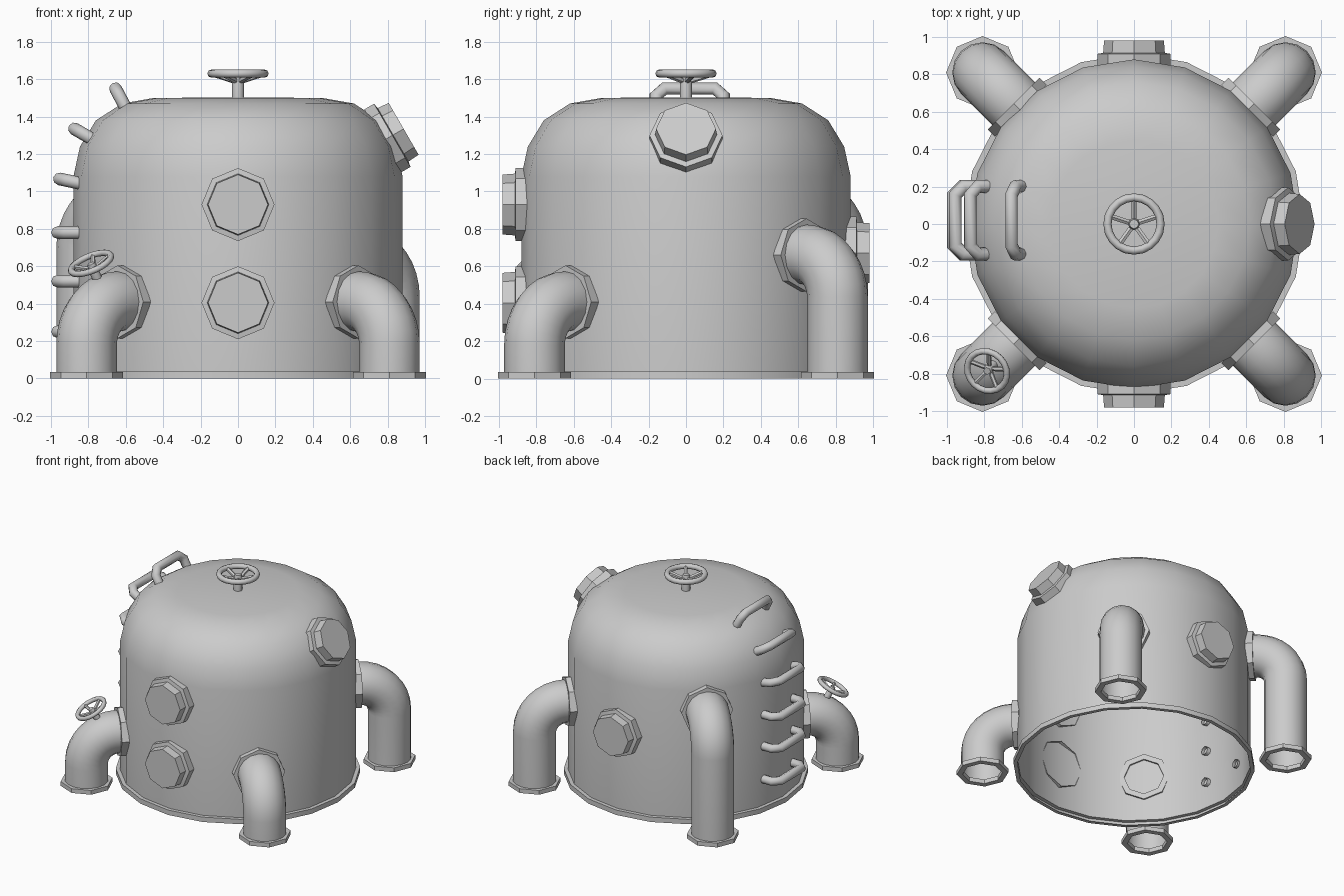
import bpy, bmesh
from math import sin, cos, pi, radians
from mathutils import Vector, Matrix

if "Cube" in bpy.data.objects:
    bpy.data.objects.remove(bpy.data.objects["Cube"])


def aim(origin, direction):
    """Matrix placing local +Z along direction, starting at origin."""
    q = Vector(direction).to_track_quat('Z', 'Y')
    return Matrix.Translation(origin) @ q.to_matrix().to_4x4()


def skin(bm, rings, wrap=False):
    n = len(rings[0])
    pairs = list(zip(rings, rings[1:])) + ([(rings[-1], rings[0])] if wrap else [])
    for a, b in pairs:
        for i in range(n):
            j = (i + 1) % n
            bm.faces.new((a[i], a[j], b[j], b[i]))


def lathe(bm, profile, sides, mat=Matrix(), closed=False):
    """Revolve (radius, height) points around local Z."""
    rings = [[bm.verts.new(mat @ Vector((r * cos(2 * pi * i / sides), r * sin(2 * pi * i / sides), z)))
              for i in range(sides)] for r, z in profile]
    skin(bm, rings, closed)


def tube(bm, pts, binormal, radius, sides, mat=Matrix()):
    """Sweep a mitred circle along a planar path."""
    pts, b = [Vector(p) for p in pts], Vector(binormal).normalized()
    rings = []
    for k, p in enumerate(pts):
        d0 = (p - pts[max(k - 1, 0)]).normalized()
        d1 = (pts[min(k + 1, len(pts) - 1)] - p).normalized()
        t = (d0 + d1).normalized()
        n = t.cross(b) / max(t.dot(d1 if d1.length else d0), 0.5)
        rings.append([bm.verts.new(mat @ (p + radius * (cos(2 * pi * i / sides) * n + sin(2 * pi * i / sides) * b)))
                      for i in range(sides)])
    skin(bm, rings)


def finish(bm, name, angle=30):
    bmesh.ops.remove_doubles(bm, verts=bm.verts, dist=1e-5)
    bmesh.ops.recalc_face_normals(bm, faces=bm.faces)
    me = bpy.data.meshes.new(name)
    bm.to_mesh(me)
    bm.free()
    ob = bpy.data.objects.new(name, me)
    bpy.context.collection.objects.link(ob)
    bpy.ops.object.select_all(action='DESELECT')
    ob.select_set(True)
    bpy.context.view_layer.objects.active = ob
    bpy.ops.object.shade_smooth_by_angle(angle=radians(angle))


# Domed tank shell, open below, with a lip around its foot
bm = bmesh.new()
lathe(bm, [(0.88, 0), (0.91, 0), (0.91, 0.04), (0.88, 0.04), (0.88, 1.08), (0.845, 1.24),
           (0.76, 1.38), (0.62, 1.47), (0.45, 1.5), (0, 1.503)], 20)
finish(bm, "tank_shell")

# Octagonal hatches: flange plus cap
hatches = {"front_upper_hatch": ((0, -0.85, 0.93), (0, -1, 0)),
           "front_lower_hatch": ((0, -0.85, 0.405), (0, -1, 0)),
           "back_hatch": ((0, 0.85, 0.67), (0, 1, 0)),
           "shoulder_hatch": ((0.773, 0, 1.27), (cos(pi / 6), 0, 0.5))}
for name, (pos, direction) in hatches.items():
    bm = bmesh.new()
    lathe(bm, [(0.195, 0), (0.195, 0.06), (0.165, 0.065), (0.16, 0.13), (0, 0.13)], 8, aim(pos, direction))
    finish(bm, name)

# Four corner pipes: elbow, wall flange and foot flange
BEND, REACH = 0.23, 1.145
for name, deg, z in (("front_left_pipe", 225, 0.41), ("front_right_pipe", 315, 0.41),
                     ("back_right_pipe", 45, 0.66), ("back_left_pipe", 135, 0.92)):
    a = radians(deg)
    out = Vector((cos(a), sin(a), 0))
    path = [out * 0.86 + Vector((0, 0, z))]
    for i in range(9):
        t = pi / 2 * i / 8
        path.append(out * (REACH - BEND + BEND * sin(t)) + Vector((0, 0, z - BEND + BEND * cos(t))))
    path.append(out * REACH)
    bm = bmesh.new()
    tube(bm, path, (-sin(a), cos(a), 0), 0.162, 16)
    finish(bm, name)
    bm = bmesh.new()
    ring = [(0.15, 0), (0.195, 0), (0.195, 0.035), (0.15, 0.035)]
    lathe(bm, ring, 8, Matrix.Translation(out * REACH), True)
    lathe(bm, [(r, h * 1.6) for r, h in ring], 8, aim(out * 0.855 + Vector((0, 0, z)), out), True)
    finish(bm, name + "_flanges")


# Valve handwheels: stem, hub, rim and five sloping spokes
def wheel(name, centre, direction, scale):
    m = aim(centre, direction) @ Matrix.Scale(scale, 4)
    bm = bmesh.new()
    lathe(bm, [(0.033, -0.145), (0.033, -0.03), (0.025, 0), (0, 0)], 8, m)
    lathe(bm, [(0.142 + 0.022 * cos(pi * k / 4), 0.022 * sin(pi * k / 4)) for k in range(8)], 20, m, True)
    for k in range(5):
        a = 2 * pi * k / 5 - pi / 2
        tube(bm, [(0.015 * cos(a), 0.015 * sin(a), -0.04), (0.142 * cos(a), 0.142 * sin(a), 0)],
             (-sin(a), cos(a), 0), 0.016, 6, m)
    finish(bm, name, 50)


wheel("top_valve_wheel", (0, 0, 1.63), (0, 0, 1), 1.0)
s = 0.5 / 2 ** 0.5
wheel("pipe_valve_wheel", (-0.786, -0.786, 0.615), (-s, -s, cos(pi / 6)), 0.8)

# Ladder rungs up the left side, tilting over the shoulder
for i, (x, z, deg) in enumerate(((-0.965, 0.25, 0), (-0.965, 0.52, 0), (-0.965, 0.78, 0),
                                 (-0.955, 1.067, 12), (-0.875, 1.335, 30), (-0.655, 1.55, 62))):
    d = Vector((-cos(radians(deg)), 0, sin(radians(deg))))
    tip = Vector((x, 0, z))
    path = [tip + d * u + Vector((0, v + 0.02, 0)) for u, v in
            ((-0.14, -0.18), (-0.045, -0.18), (0, -0.135), (0, 0.135), (-0.045, 0.18), (-0.14, 0.18))]
    bm = bmesh.new()
    tube(bm, path, d.cross(Vector((0, 1, 0))), 0.034, 8)
    finish(bm, f"ladder_rung_{i + 1}", 46)
